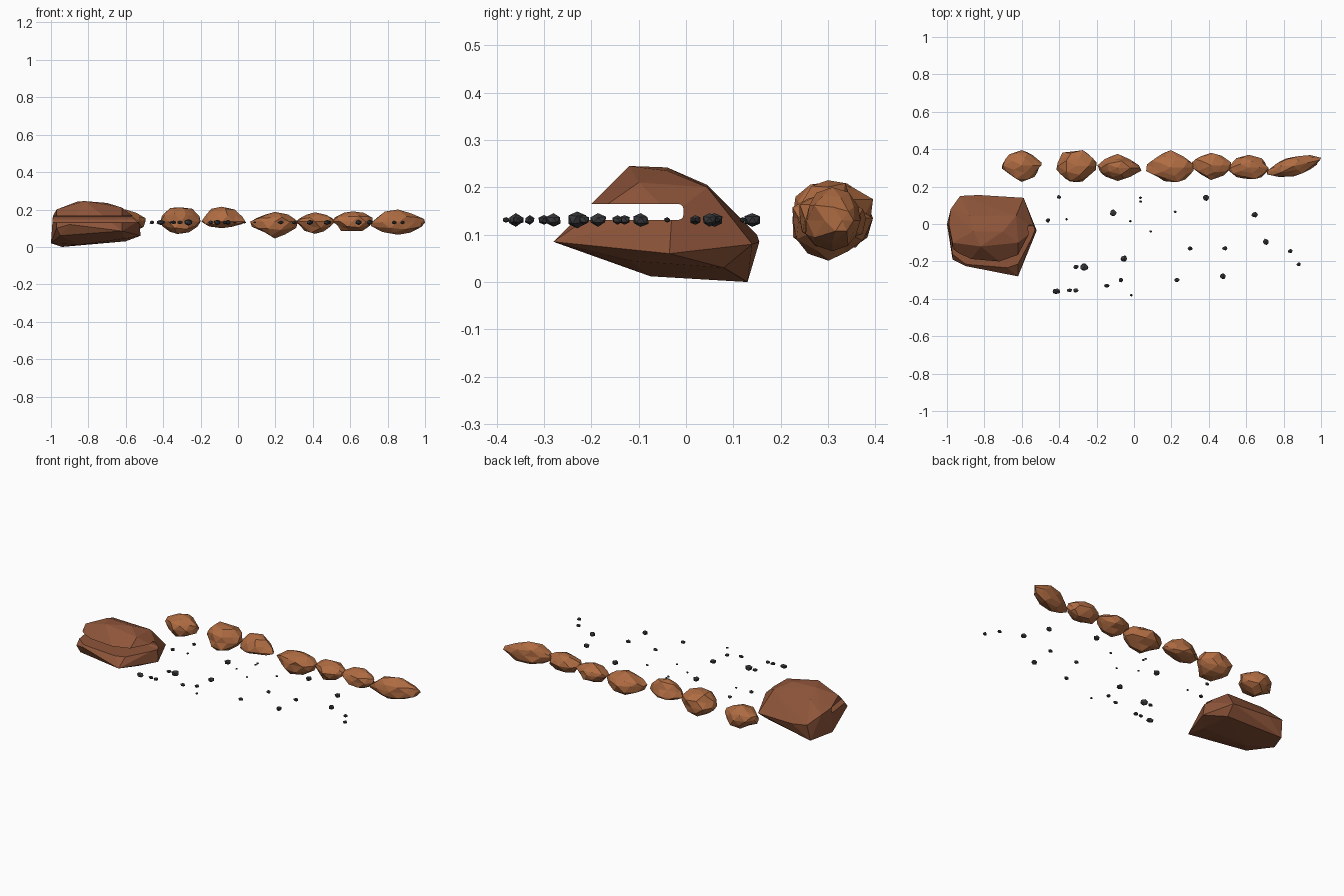
import bpy, bmesh, random
from mathutils import Vector

random.seed(7)
cube = bpy.data.objects.get("Cube")
if cube:
    bpy.data.objects.remove(cube, do_unlink=True)


def material(name, rgb):
    mat = bpy.data.materials.new(name)
    mat.use_nodes = True
    colour = (*rgb, 1)
    mat.diffuse_color = colour
    mat.node_tree.nodes["Principled BSDF"].inputs["Base Color"].default_value = colour
    return mat


dark_brown = material("dark brown stone", (.27, .09, .042))
light_brown = material("light brown stone", (.43, .15, .055))
charcoal = material("charcoal stone", (.04, .041, .045))


def finish(bm, name, mat):
    bmesh.ops.recalc_face_normals(bm, faces=bm.faces)
    mesh = bpy.data.meshes.new(name)
    bm.to_mesh(mesh)
    bm.free()
    mesh.materials.append(mat)
    obj = bpy.data.objects.new(name, mesh)
    bpy.context.collection.objects.link(obj)
    return obj


# Boulder: faceted hull around its corner points
crown = [(-.82, -.12, .245), (-.86, -.04, .242), (-.7, -.04, .235), (-.62, -.1, .21),
         (-.63, .045, .2), (-.88, .045, .205), (-.97, -.1, .2)]
waist = [(-.93, .15, .1), (-.83, .155, .085), (-.59, .14, .08), (-.52, -.035, .06),
         (-.53, -.03, .14), (-.62, -.28, .085), (-.97, -.19, .1), (-.99, 0, .165),
         (-.98, .08, .15), (-.9, -.225, .12)]
base = [(-1, 0, .02), (-.94, .13, 0), (-.85, -.075, .012), (-.6, .08, .03),
        (-.6, -.12, .045), (-.65, -.2, .06), (-.95, -.18, .06)]
bm = bmesh.new()
for p in crown + waist + base:
    bm.verts.new(p)
hull = bmesh.ops.convex_hull(bm, input=bm.verts)
loose = [g for g in hull["geom_interior"] if isinstance(g, bmesh.types.BMVert)]
bmesh.ops.delete(bm, geom=loose, context="VERTS")
boulder = finish(bm, "boulder", dark_brown)

# Slot across the boulder, open at the front, with rounded inner corners
bm = bmesh.new()
bmesh.ops.create_cube(bm, size=1)
for v in bm.verts:
    v.co = Vector((v.co.x * 2 - .8, v.co.y * .5 - .255, v.co.z * .034 + .148))
inner = [e for e in bm.edges if all(v.co.y > -.1 for v in e.verts)
         and abs(e.verts[0].co.x - e.verts[1].co.x) > 1]
bmesh.ops.bevel(bm, geom=inner, offset=.012, segments=3, profile=.5, affect="EDGES")
cutter = finish(bm, "slot_cutter", dark_brown)
cutter.hide_render = True
cut = boulder.modifiers.new("slot", "BOOLEAN")
cut.operation = "DIFFERENCE"
cut.solver = "EXACT"
cut.object = cutter
bpy.context.view_layer.objects.active = boulder
bpy.ops.object.modifier_apply(modifier=cut.name)
bpy.data.objects.remove(cutter, do_unlink=True)


def rock(name, mat, lo, hi, mid_z, detail, rough, taper, lean=0):
    """Craggy stone fitted to a box, its widest ring at height mid_z."""
    bm = bmesh.new()
    bmesh.ops.create_icosphere(bm, subdivisions=detail, radius=1)
    for v in bm.verts:
        v.co *= 1 - random.random() * rough
        pinch = 1 - taper * abs(v.co.x) ** 2
        v.co.y *= pinch
        v.co.z *= pinch
    low = [min(v.co[i] for v in bm.verts) for i in range(3)]
    high = [max(v.co[i] for v in bm.verts) for i in range(3)]
    for v in bm.verts:
        t = [(v.co[i] - low[i]) / (high[i] - low[i]) for i in range(3)]
        z = v.co.z
        if z > 0:
            z = mid_z + z / high[2] * (hi[2] - mid_z)
        else:
            z = mid_z - z / low[2] * (mid_z - lo[2])
        v.co = Vector((lo[0] + t[0] * (hi[0] - lo[0]),
                       lo[1] + t[1] * (hi[1] - lo[1]) + lean * (t[0] - .5), z))
    return finish(bm, name, mat)


# Row of rocks along the back: x range, y range, z range
row = [(-.705, -.495, .225, .395, .06, .2), (-.415, -.2, .225, .395, .07, .212),
       (-.195, .04, .23, .375, .1, .215), (.065, .32, .225, .395, .045, .187),
       (.31, .52, .235, .38, .07, .185), (.505, .72, .24, .37, .085, .19)]
for i, (x0, x1, y0, y1, z0, z1) in enumerate(row):
    rock(f"row_rock_{i + 1}", light_brown, (x0, y0, z0), (x1, y1, z1), .135, 2, .25, .45)
rock("row_end_rock", light_brown, (.71, .255, .065), (1, .36, .2), .13, 2, .22, .6, .07)

# Scattered pebbles
spots = [(-.4, .145), (-.46, .02), (-.36, .025), (-.11, .06), (.035, .14), (-.02, .015),
         (.035, .12), (.385, .14), (.22, .065), (.09, -.04), (.645, .05), (.705, -.095),
         (.3, -.13), (.485, -.13), (.835, -.145), (.88, -.215), (.475, -.28),
         (.23, -.3), (-.055, -.185), (-.265, -.23), (-.31, -.23), (-.145, -.33),
         (-.07, -.3), (-.015, -.38), (-.415, -.36), (-.345, -.355), (-.31, -.355)]
large = {3, 7, 10, 11, 16, 18, 24}
tiny = {2, 4, 5, 6, 8, 9, 23}
for i, (x, y) in enumerate(spots):
    r = .017 if i in large else .007 if i in tiny else .012
    if i == 19:
        r = .021
    c = Vector((x, y, .131))
    half = Vector((r * random.uniform(.9, 1.2), r * random.uniform(.8, 1), r * .85))
    rock(f"pebble_{i + 1}", charcoal, c - half, c + half, c.z, 1, .25, .2)
